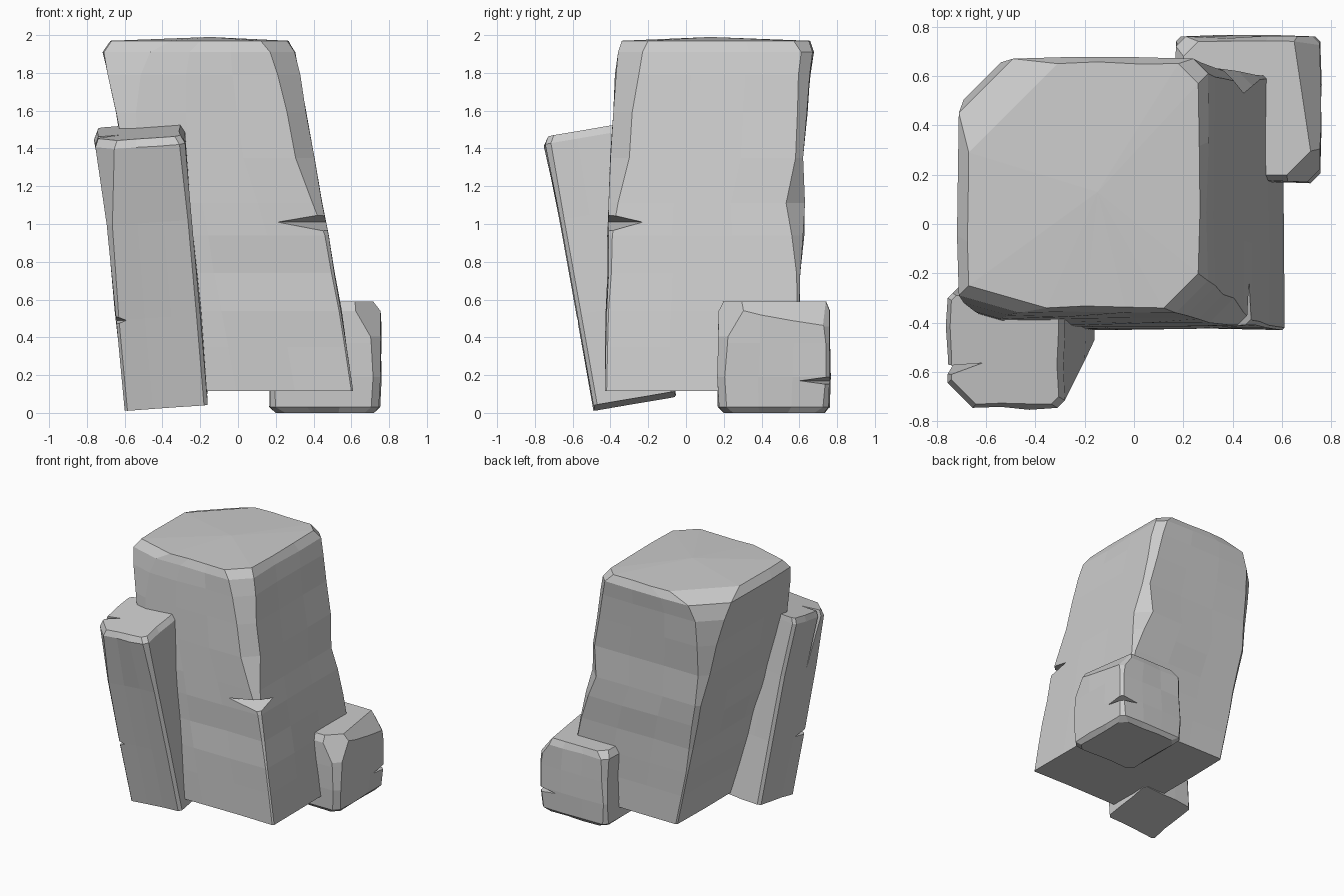
import bpy, bmesh, random
from mathutils import Vector

if "Cube" in bpy.data.objects:
    bpy.data.objects.remove(bpy.data.objects["Cube"])


def outline(level, fl):
    """Rectangle with four chamfers and two extra points along each side."""
    z, xl, xr, yf, yb, a, b, c, d = level
    runs = [((xl + a * fl, yf), (xr - b, yf)), ((xr, yf + b), (xr, yb - c)),
            ((xr - c, yb), (xl + d, yb)), ((xl, yb - d), (xl, yf + a))]
    pts = []
    for (p, q), n in zip(runs, [(0, -1), (1, 0), (0, 1), (-1, 0)]):
        for t in (0, 0.33, 0.67, 1):
            push = random.uniform(-0.008, 0.008) if 0 < t < 1 else 0
            pts.append((p[0] + (q[0] - p[0]) * t + n[0] * push,
                        p[1] + (q[1] - p[1]) * t + n[1] * push))
    return pts


def make_object(name, bm):
    bmesh.ops.recalc_face_normals(bm, faces=bm.faces)
    mesh = bpy.data.meshes.new(name)
    bm.to_mesh(mesh)
    bm.free()
    ob = bpy.data.objects.new(name, mesh)
    bpy.context.collection.objects.link(ob)
    return ob


def rock(name, levels, fl=1, tilt=(0, 0), dome=0.0, chips=(), notches=()):
    """Stack outlines into a solid, slice off chips, then cut wedge cracks."""
    bm = bmesh.new()
    rings = []
    for lv in levels:
        rings.append([bm.verts.new((x, y, lv[0] + tilt[0] * (x - lv[1]) + tilt[1] * (y - lv[3])))
                      for x, y in outline(lv, fl)])
    n = len(rings[0])
    for lo, hi in zip(rings, rings[1:]):
        for i in range(n):
            j = (i + 1) % n
            bm.faces.new((lo[i], lo[j], hi[j], hi[i]))
    for ring, lift in ((rings[0], 0), (rings[-1], dome)):
        mid = sum((v.co for v in ring), Vector()) / n
        hub = bm.verts.new(mid + Vector((0, 0, lift)))
        for i in range(n):
            bm.faces.new((ring[i], ring[(i + 1) % n], hub))
    for point, normal in chips:
        geom = bm.verts[:] + bm.edges[:] + bm.faces[:]
        bmesh.ops.bisect_plane(bm, geom=geom, plane_co=point, plane_no=normal, clear_outer=True)
        bmesh.ops.holes_fill(bm, edges=[e for e in bm.edges if e.is_boundary], sides=0)
    ob = make_object(name, bm)
    for k, corners in enumerate(notches):
        cb = bmesh.new()
        bmesh.ops.convex_hull(cb, input=[cb.verts.new(c) for c in corners])
        cutter = make_object(f"{name}_crack_cutter_{k}", cb)
        cutter.hide_render = True
        mod = ob.modifiers.new("crack", 'BOOLEAN')
        mod.operation, mod.solver, mod.object = 'DIFFERENCE', 'EXACT', cutter
        bpy.context.view_layer.objects.active = ob
        bpy.ops.object.modifier_apply(modifier=mod.name)
        bpy.data.objects.remove(cutter)
    return ob


random.seed(4)

# Tall leaning pillar: z, x left, x right, y front, y back, chamfers FL FR BR BL
rock("tall_rock_pillar", [
    (0.125, -.34, .61, -.43, .600, .01, .01, .01, .01),
    (0.36, -.39, .575, -.425, .600, .01, .01, .01, .01),
    (0.55, -.43, .545, -.42, .600, .01, .01, .01, .01),
    (0.75, -.47, .51, -.41, .605, .01, .015, .02, .02),
    (0.95, -.515, .48, -.41, .62, .015, .02, .06, .03),
    (1.12, -.55, .445, -.41, .63, .02, .05, .10, .03),
    (1.36, -.60, .405, -.40, .62, .02, .10, .04, .06),
    (1.60, -.645, .36, -.385, .64, .03, .10, .05, .10),
    (1.80, -.69, .33, -.37, .655, .05, .12, .06, .15),
    (1.92, -.71, .30, -.36, .67, .07, .13, .06, .22),
    (1.98, -.67, .26, -.34, .65, .09, .14, .08, .36),
], fl=3.5, dome=0.02,
    notches=[[(.2, -.42, 1.02), (.48, -.22, 1.02), (.55, -.5, 1.10), (.55, -.5, .93)]])

# Slab leaning forward at the front left
rock("leaning_slab", [
    (0.02, -.60, -.16, -.49, -.06, .015, .02, .02, .02),
    (0.50, -.645, -.20, -.575, -.14, .015, .02, .02, .02),
    (1.00, -.695, -.245, -.665, -.22, .03, .02, .02, .02),
    (1.40, -.755, -.28, -.745, -.28, .10, .03, .02, .02),
    (1.445, -.74, -.305, -.73, -.29, .10, .03, .02, .02),
], tilt=(.07, .17), notches=[
    [(-.59, -.58, 1.62), (-.71, -.50, .95), (-.82, -.67, 1.62), (-.82, -.60, 1.62)],
    [(-.58, -.60, .50), (-.66, -.40, .50), (-.72, -.66, .56), (-.72, -.66, .43)]])

# Small chipped block at the back right
rock("small_block", [
    (0.01, .20, .72, .20, .73, .05, .05, .05, .05),
    (0.04, .17, .745, .175, .755, .03, .04, .03, .03),
    (0.20, .17, .755, .165, .76, .02, .04, .02, .02),
    (0.38, .175, .755, .17, .76, .02, .05, .02, .03),
    (0.55, .17, .75, .17, .76, .03, .06, .04, .04),
    (0.60, .20, .73, .20, .74, .05, .08, .06, .06),
], chips=[((.74, .74, .47), (1, 1, .7)), ((.725, .42, .565), (1, .15, .8)),
          ((.72, .24, .50), (1, -1, .6))],
    notches=[[(.76, .60, .18), (.60, .77, .18), (.82, .82, .22), (.82, .82, .14)]])

# Rest the whole group on the ground
low = min(v.co.z for o in bpy.data.objects for v in o.data.vertices)
for o in bpy.data.objects:
    o.location.z -= low
